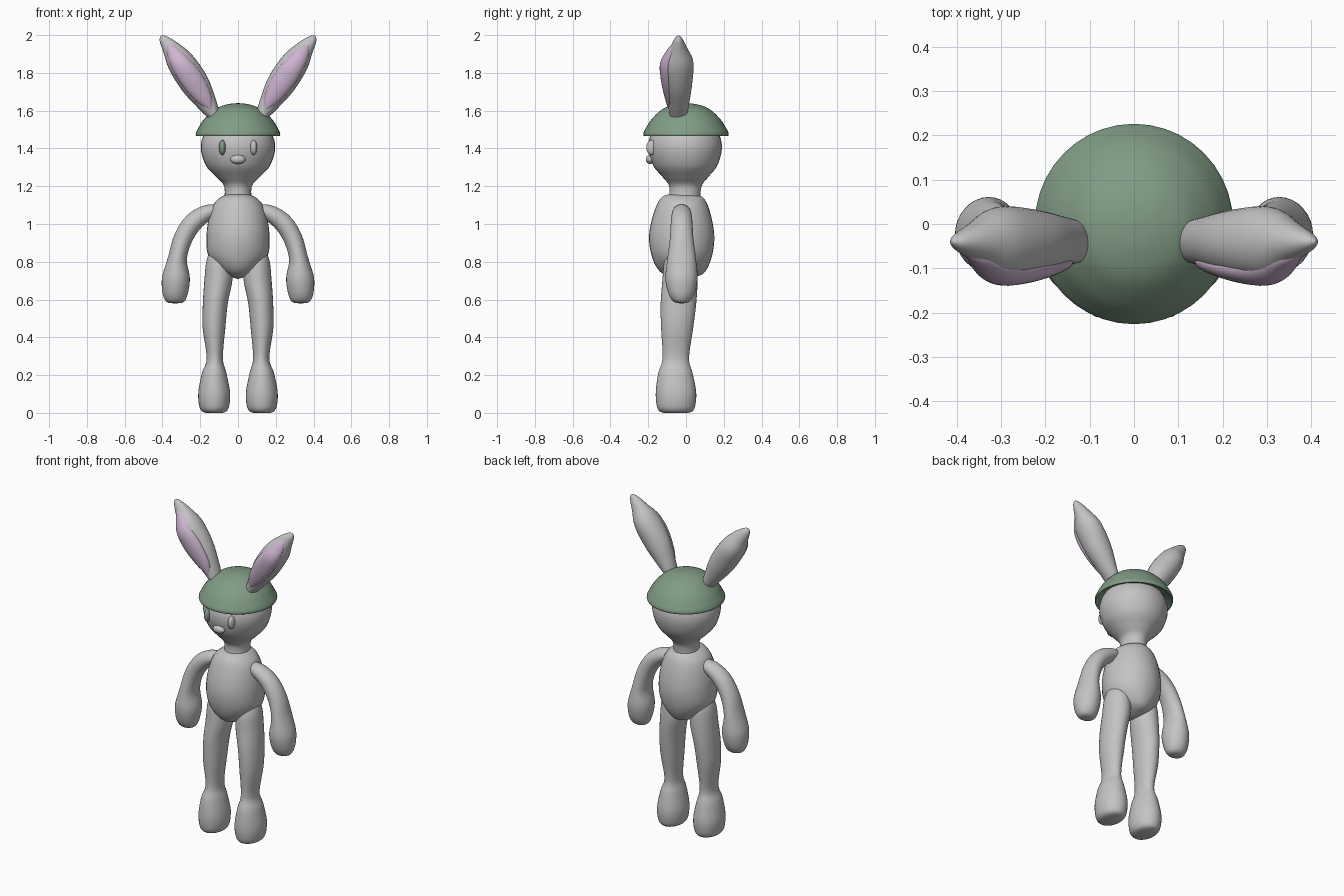
import bpy, bmesh, math
from mathutils import Vector


def material(name, rgb):
    m = bpy.data.materials.new(name)
    m.diffuse_color = (*rgb, 1)
    return m


GREY = material("soft grey", (0.55, 0.55, 0.55))
GREEN = material("sage green", (0.22, 0.335, 0.235))
PINK = material("lilac pink", (0.62, 0.46, 0.64))


def finish(bm, name, mat, mirror, angle=50):
    bmesh.ops.recalc_face_normals(bm, faces=bm.faces)
    me = bpy.data.meshes.new(name)
    bm.to_mesh(me)
    bm.free()
    me.materials.append(mat)
    ob = bpy.data.objects.new(name, me)
    bpy.context.collection.objects.link(ob)
    if mirror:
        ob.modifiers.new("mirror", 'MIRROR').use_mirror_merge = False
    bpy.ops.object.select_all(action='DESELECT')
    ob.select_set(True)
    bpy.context.view_layer.objects.active = ob
    bpy.ops.object.shade_smooth_by_angle(angle=math.radians(angle))
    return ob


def spline(pts, steps):
    """Catmull-Rom through rows of (x, y, z, half width, half depth)."""
    out = []
    for i in range(len(pts) - 1):
        a, b = pts[max(i - 1, 0)], pts[i]
        c, d = pts[i + 1], pts[min(i + 2, len(pts) - 1)]
        for s in range(steps):
            t = s / steps
            out.append([0.5 * (2 * q + (r - p) * t + (2 * p - 5 * q + 4 * r - w) * t * t
                               + (3 * q - p - 3 * r + w) * t ** 3)
                        for p, q, r, w in zip(a, b, c, d)])
    return out + [list(pts[-1])]


def loft(name, pts, mat, mirror=False, upright=False, sides=32, steps=5):
    rows = spline(pts, steps)
    bm = bmesh.new()
    rings = []
    for i, (x, y, z, a, b) in enumerate(rows):
        p, n = rows[max(i - 1, 0)], rows[min(i + 1, len(rows) - 1)]
        t = Vector((n[0] - p[0], 0, n[2] - p[2])).normalized()
        u = Vector((1, 0, 0)) if upright else Vector((0, 1, 0)).cross(t)
        a, b = max(a, 0.001), max(b, 0.001)
        ring = []
        for k in range(sides):
            f = 2 * math.pi * k / sides
            ring.append(bm.verts.new(Vector((x, y, z)) + u * a * math.cos(f)
                                     + Vector((0, b * math.sin(f), 0))))
        rings.append(ring)
    for r, s in zip(rings, rings[1:]):
        for k in range(sides):
            j = (k + 1) % sides
            bm.faces.new((r[k], r[j], s[j], s[k]))
    bm.faces.new(rings[0])
    bm.faces.new(rings[-1])
    return finish(bm, name, mat, mirror)


def ellipsoid(name, loc, size, mat):
    bm = bmesh.new()
    bmesh.ops.create_uvsphere(bm, u_segments=20, v_segments=12, radius=1)
    for v in bm.verts:
        v.co = Vector(c * s for c, s in zip(v.co, size)) + Vector(loc)
    finish(bm, name, mat, False)


# head with neck
loft("head", [(0, -.01, 1.12, .075, .085), (0, -.005, 1.17, .07, .082),
              (0, -.003, 1.21, .078, .09), (0, -.003, 1.25, .117, .122),
              (0, -.004, 1.31, .17, .17), (0, -.005, 1.40, .197, .195),
              (0, -.005, 1.48, .178, .178), (0, -.005, 1.55, .12, .12),
              (0, -.005, 1.595, .005, .005)], GREY, upright=True)

# helmet, with the rim turned under
dome = [(.182, 1.492), (.205, 1.475), (.22, 1.465), (.225, 1.47), (.225, 1.482), (.214, 1.505),
        (.182, 1.555), (.125, 1.608), (.06, 1.633), (.002, 1.64)]
loft("helmet", [(0, 0, z, r * .99, r) for r, z in dome], GREEN, upright=True, sides=40)

# torso
loft("torso", [(0, -.02, 1.155, .06, .08), (0, -.02, 1.14, .095, .11),
               (0, -.02, 1.10, .132, .135), (0, -.022, 1.02, .157, .16),
               (0, -.023, .93, .167, .173), (0, -.022, .84, .16, .162),
               (0, -.02, .77, .115, .135), (0, -.015, .73, .06, .095),
               (0, -.01, .71, .005, .01)], GREY, upright=True)

# legs with feet
loft("leg", [(.095, -.025, .87, .05, .06), (.10, -.03, .80, .068, .085),
             (.104, -.032, .70, .074, .093), (.12, -.04, .58, .066, .094),
             (.127, -.047, .45, .06, .085), (.123, -.054, .29, .043, .07),
             (.126, -.056, .21, .065, .091), (.126, -.053, .11, .084, .107),
             (.126, -.053, .04, .08, .102), (.126, -.053, .01, .066, .088),
             (.126, -.053, .0, .045, .065)], GREY, mirror=True, upright=True)

# arms with mitten hands
loft("arm", [(.09, -.023, 1.07, .03, .035), (.16, -.023, 1.06, .042, .05),
             (.235, -.023, 1.01, .05, .057), (.29, -.023, .925, .05, .062),
             (.32, -.023, .82, .05, .075), (.328, -.024, .72, .073, .085),
             (.332, -.024, .65, .07, .075), (.332, -.024, .605, .058, .056),
             (.332, -.024, .585, .04, .035), (.332, -.024, .58, .01, .01)],
     GREY, mirror=True)

# ears and their coloured inner faces
loft("ear", [(.12, -.04, 1.565, .03, .045), (.165, -.04, 1.64, .053, .057),
             (.23, -.042, 1.745, .076, .075), (.303, -.043, 1.855, .072, .082),
             (.353, -.04, 1.927, .048, .047), (.395, -.04, 1.978, .024, .02),
             (.409, -.04, 1.995, .004, .004)], GREY, mirror=True)
loft("inner_ear", [(.14, -.08, 1.60, .004, .01), (.178, -.086, 1.665, .042, .025),
                   (.245, -.099, 1.765, .06, .034), (.305, -.1, 1.85, .052, .037),
                   (.35, -.078, 1.92, .03, .02), (.378, -.06, 1.955, .003, .01)],
     PINK, mirror=True, sides=24)

# face
for side, mat, name in ((-1, GREEN, "green_eye"), (1, GREY, "grey_eye")):
    ellipsoid(name, (side * .083, -.182, 1.405), (.018, .028, .04), mat)
ellipsoid("nose", (0, -.19, 1.342), (.04, .023, .024), GREY)
